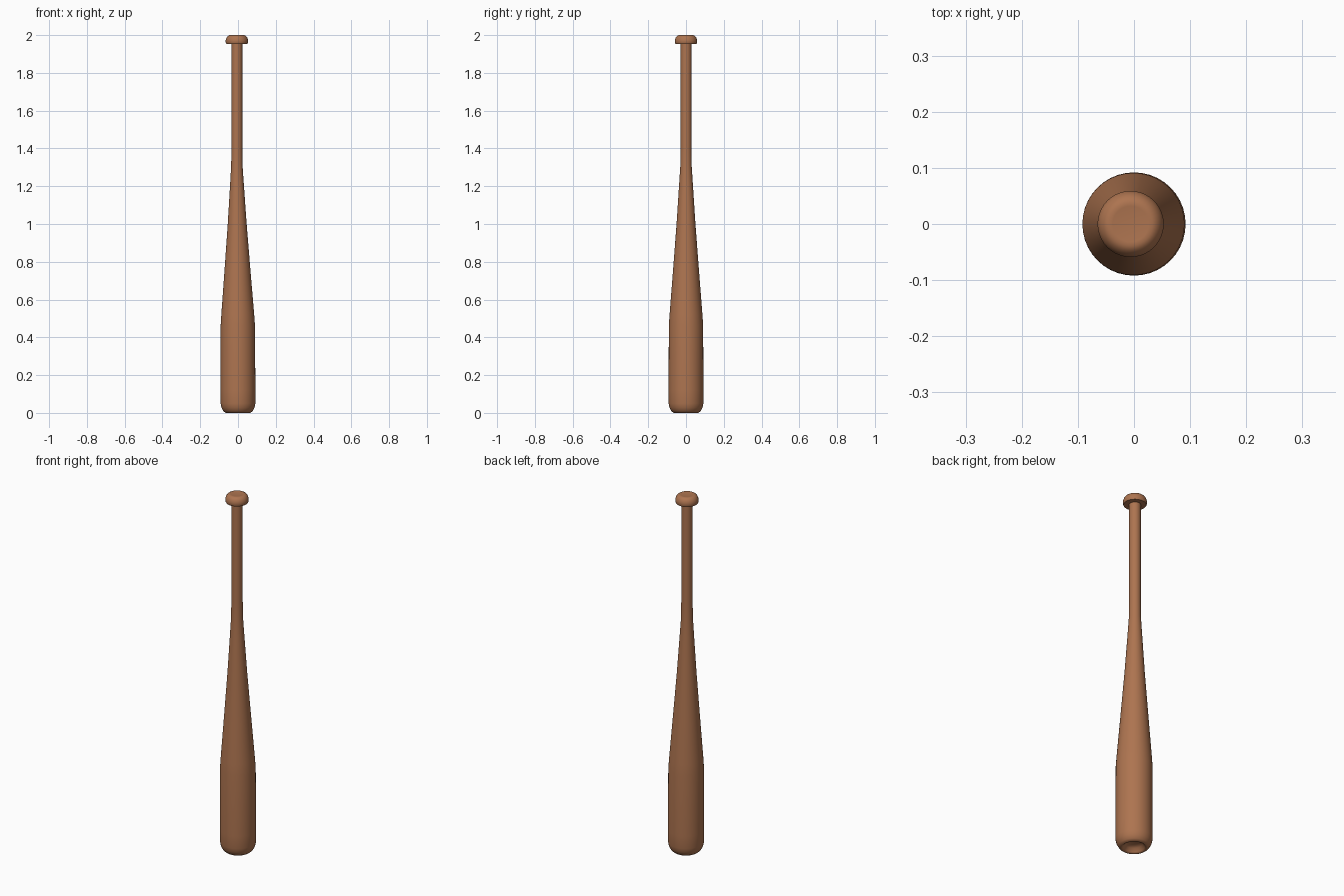
import bpy, bmesh, math

if "Cube" in bpy.data.objects:
    bpy.data.objects.remove(bpy.data.objects["Cube"])

wood = bpy.data.materials.new("warm brown wood")
wood.diffuse_color = (0.42, 0.175, 0.08, 1)
wood.use_nodes = True
wood.node_tree.nodes["Principled BSDF"].inputs["Base Color"].default_value = wood.diffuse_color

# Lathe profile (radius, height) from the cupped end up to the knob
profile = [
    (0.0, 0.03), (0.025, 0.029), (0.043, 0.022), (0.053, 0.006),        # cup
    (0.058, 0.001), (0.066, 0.0), (0.077, 0.009), (0.087, 0.027), (0.092, 0.05),
    (0.092, 0.12), (0.091, 0.46), (0.087, 0.52),                        # barrel
    (0.069, 0.75), (0.050, 1.0), (0.037, 1.2), (0.030, 1.31),           # taper
    (0.029, 1.40), (0.029, 1.954),                                      # handle
    (0.056, 1.954), (0.059, 1.960), (0.059, 1.974), (0.055, 1.986),     # knob
    (0.048, 1.995), (0.039, 2.0), (0.032, 1.999), (0.0, 1.998),
]
SIDES = 40


def lean(z):
    """Slight sideways drift of the handle centre."""
    return -0.006 * min(1, max(0, (z - 0.3) / 1.0))


bm = bmesh.new()
rings = []
for r, z in profile:
    if r == 0:
        rings.append([bm.verts.new((lean(z), 0, z))] * SIDES)
    else:
        rings.append([bm.verts.new((lean(z) + r * math.cos(a), r * math.sin(a), z))
                      for a in (2 * math.pi * i / SIDES for i in range(SIDES))])
for low, high in zip(rings, rings[1:]):
    for i in range(SIDES):
        j = (i + 1) % SIDES
        bm.faces.new(list(dict.fromkeys((low[i], low[j], high[j], high[i]))))
bmesh.ops.recalc_face_normals(bm, faces=bm.faces)

mesh = bpy.data.meshes.new("bat")
bm.to_mesh(mesh)
bm.free()
mesh.materials.append(wood)
bat = bpy.data.objects.new("bat", mesh)
bpy.context.collection.objects.link(bat)
bpy.context.view_layer.objects.active = bat
bat.select_set(True)
bpy.ops.object.shade_smooth_by_angle(angle=math.radians(50))
